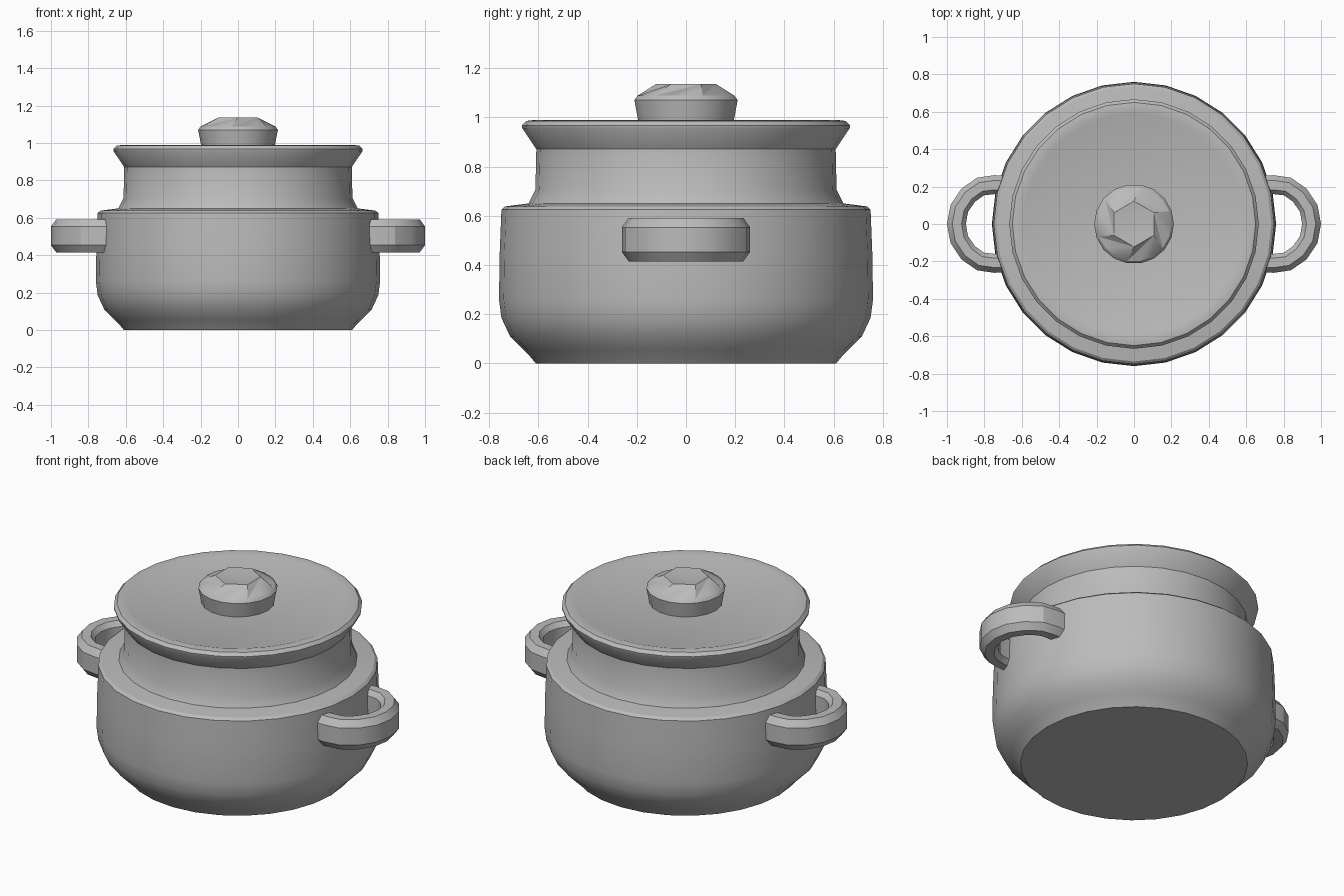
import bpy, bmesh, math
from mathutils import Vector

cube = bpy.data.objects.get("Cube")
if cube:
    bpy.data.objects.remove(cube, do_unlink=True)

clay = bpy.data.materials.new("grey_clay")
clay.use_nodes = True
GREY = (0.5, 0.5, 0.5, 1)
clay.diffuse_color = GREY
clay.node_tree.nodes["Principled BSDF"].inputs["Base Color"].default_value = GREY


def make_object(name, bm, angle):
    bmesh.ops.recalc_face_normals(bm, faces=bm.faces)
    mesh = bpy.data.meshes.new(name)
    bm.to_mesh(mesh)
    bm.free()
    mesh.materials.append(clay)
    obj = bpy.data.objects.new(name, mesh)
    bpy.context.collection.objects.link(obj)
    bpy.ops.object.select_all(action="DESELECT")
    obj.select_set(True)
    bpy.context.view_layer.objects.active = obj
    bpy.ops.object.shade_smooth_by_angle(angle=math.radians(angle))
    return obj


def skin(bm, rings):
    # Bridge consecutive closed loops of vertices
    for a, b in zip(rings, rings[1:]):
        n = len(a)
        for i in range(n):
            j = (i + 1) % n
            bm.faces.new((a[i], a[j], b[j], b[i]))


def lathe(name, profile, sides, angle=30):
    # Closed turned solid, capped flat at both ends
    bm = bmesh.new()
    rings = []
    for r, z in profile:
        turns = [2 * math.pi * i / sides for i in range(sides)]
        rings.append([bm.verts.new((r * math.cos(t), r * math.sin(t), z)) for t in turns])
    skin(bm, rings)
    bm.faces.new(rings[0])
    bm.faces.new(rings[-1])
    return make_object(name, bm, angle)


# Rounded pot with shoulder and neck
lathe("pot_body", [(0.61, 0), (0.635, 0.03), (0.66, 0.055), (0.715, 0.11), (0.75, 0.185),
                   (0.76, 0.26), (0.757, 0.45), (0.75, 0.625), (0.735, 0.638),
                   (0.64, 0.65), (0.612, 0.705), (0.608, 0.88)], 28)

# Flared lid with a shallow recessed top
lathe("lid", [(0.608, 0.87), (0.665, 0.955), (0.667, 0.967), (0.65, 0.985),
              (0.61, 0.99), (0.59, 0.983)], 28)

# Knob: round sides, then a hexagonal dimpled crown
bm = bmesh.new()
rings = []
for r, z in [(0.195, 0.975), (0.213, 1.07), (0.2, 1.088)]:
    rings.append([bm.verts.new((r * math.cos(t * math.pi / 9), r * math.sin(t * math.pi / 9), z))
                  for t in range(18)])
skin(bm, rings)
crown = [bm.verts.new((0.122 * math.sin(t * math.pi / 3), 0.122 * math.cos(t * math.pi / 3), 1.135))
         for t in range(6)]
edge = rings[-1]
for k in range(6):
    # Crown corner k stands at 90 - 60k degrees, between outer corners
    c, d = crown[k], crown[(k + 1) % 6]
    arc = [edge[(4 - 3 * k + s) % 18] for s in (0, -1, -2, -3)]
    for a, b in zip(arc, arc[1:]):
        bm.faces.new((c, a, b))
    bm.faces.new((c, arc[-1], d))
dimple = bm.verts.new((0, 0, 1.122))
for k in range(6):
    bm.faces.new((crown[k], crown[(k + 1) % 6], dimple))
bm.faces.new(rings[0])
make_object("lid_knob", bm, 25)

# Side handles: chamfered section swept round a loop
half = [(0.67, 0.205), (0.745, 0.208), (0.82, 0.198), (0.885, 0.152), (0.932, 0.082)]
path = [Vector(p) for p in half + [(0.947, 0)] + [(x, -y) for x, y in reversed(half)]]
section = [(0.053, -0.05), (0.053, 0.05), (0.025, 0.088), (-0.025, 0.088),
           (-0.048, 0.06), (-0.048, -0.06), (-0.025, -0.088), (0.025, -0.088)]
for name, side in (("left_handle", 1), ("right_handle", -1)):
    bm = bmesh.new()
    rings = []
    for i, p in enumerate(path):
        along = (path[min(i + 1, len(path) - 1)] - path[max(i - 1, 0)]).normalized()
        out = Vector((-along.y, along.x))
        rings.append([bm.verts.new((side * (p.x + out.x * u), p.y + out.y * u, 0.503 + v))
                      for u, v in section])
    skin(bm, rings)
    bm.faces.new(rings[0])
    bm.faces.new(rings[-1])
    make_object(name, bm, 25)
